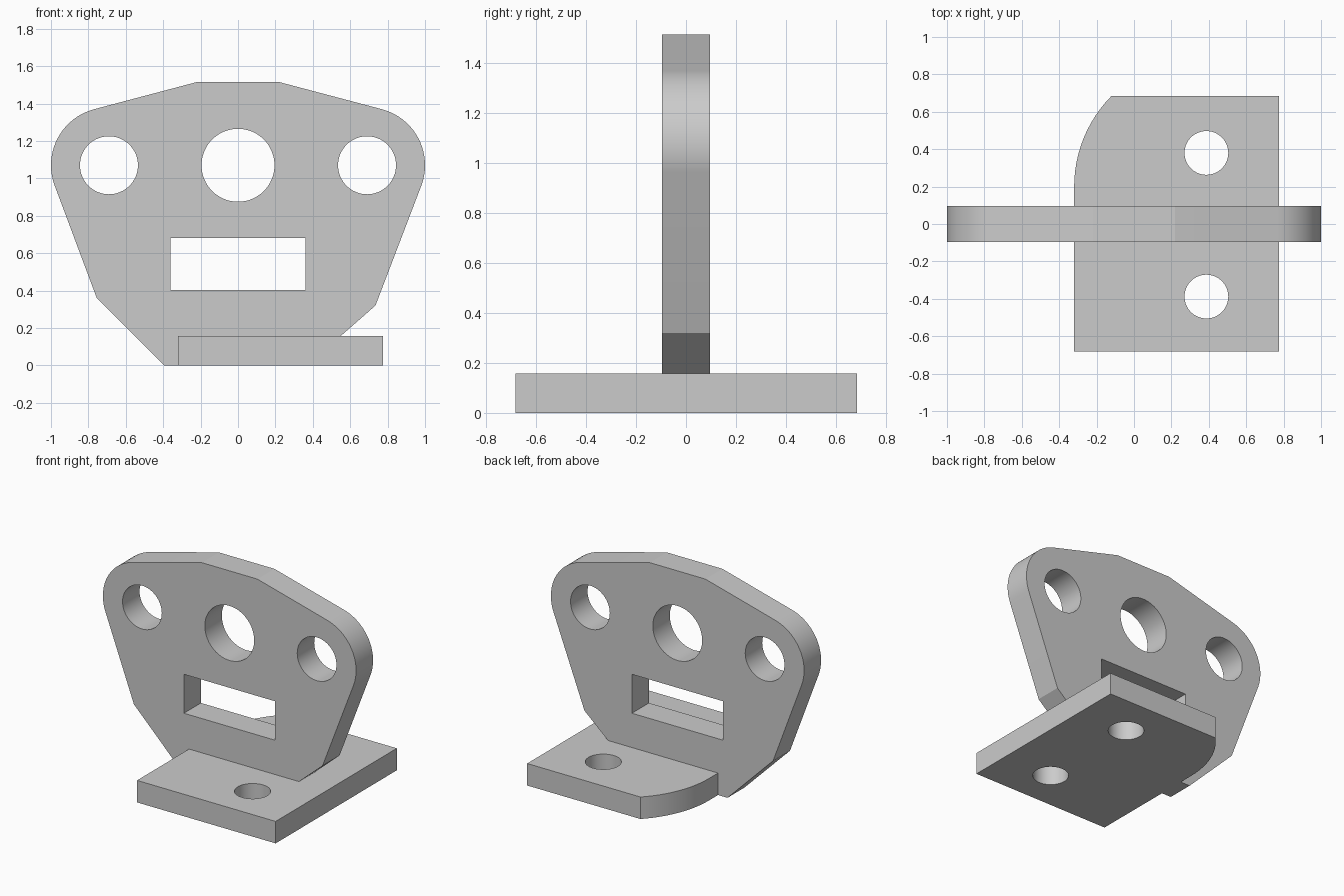
import bpy, bmesh
from math import radians, cos, sin
from mathutils import Matrix, Vector

cube = bpy.data.objects.get("Cube")
if cube:
    bpy.data.objects.remove(cube, do_unlink=True)

grey = bpy.data.materials.new("light_grey")
grey.use_nodes = True
grey.diffuse_color = (0.6, 0.6, 0.6, 1)
grey.node_tree.nodes["Principled BSDF"].inputs["Base Color"].default_value = (0.6, 0.6, 0.6, 1)

UPRIGHT = Matrix.Rotation(radians(90), 4, 'X')   # profile y becomes z
FLAT = Matrix.Identity(4)


def arc(cx, cy, r, start, end, steps):
    angles = [radians(start + (end - start) * i / steps) for i in range(steps + 1)]
    return [(cx + r * cos(a), cy + r * sin(a)) for a in angles]


def circle(cx, cy, r):
    return arc(cx, cy, r, 0, 360, 64)[:-1]


def prism(name, outline, low, high, turn):
    """Extrude a flat outline from low to high, then turn it into place."""
    bm = bmesh.new()
    face = bm.faces.new([bm.verts.new((x, y, low)) for x, y in outline])
    top = bmesh.ops.extrude_face_region(bm, geom=[face])["geom"]
    bmesh.ops.translate(bm, vec=Vector((0, 0, high - low)),
                        verts=[g for g in top if isinstance(g, bmesh.types.BMVert)])
    bmesh.ops.recalc_face_normals(bm, faces=bm.faces)
    bm.transform(turn)
    mesh = bpy.data.meshes.new(name)
    bm.to_mesh(mesh)
    bm.free()
    mesh.materials.append(grey)
    obj = bpy.data.objects.new(name, mesh)
    bpy.context.collection.objects.link(obj)
    return obj


def combine(target, tool, operation):
    """Apply a boolean and discard the tool object."""
    tool.hide_render = True
    mod = target.modifiers.new("boolean", 'BOOLEAN')
    mod.object, mod.operation, mod.solver = tool, operation, 'EXACT'
    bpy.context.view_layer.objects.active = target
    bpy.ops.object.modifier_apply(modifier=mod.name)
    bpy.data.objects.remove(tool, do_unlink=True)


# Upright plate with two rounded ears
plate_outline = ([(-0.395, 0), (0.37, 0), (0.735, 0.32)]
                 + arc(0.69, 1.07, 0.31, -20, 75.5, 20)
                 + [(0.22, 1.515), (-0.22, 1.515)]
                 + arc(-0.69, 1.07, 0.31, 104.5, 200, 20)
                 + [(-0.755, 0.36)])
bracket = prism("bracket", plate_outline, -0.096, 0.096, UPRIGHT)

# Base plate with one curved back corner
base_outline = ([(-0.32, -0.682), (0.775, -0.682), (0.775, 0.685)]
                + arc(0.368, 0.2, 0.688, 135.2, 180, 12))
combine(bracket, prism("base_plate", base_outline, 0, 0.157, FLAT), 'UNION')

# Holes and rectangular slot through the upright plate
slot = [(-0.36, 0.402), (0.36, 0.402), (0.36, 0.68), (-0.36, 0.68)]
for outline in (circle(-0.69, 1.07, 0.155), circle(0, 1.07, 0.195),
                circle(0.69, 1.07, 0.155), slot):
    combine(bracket, prism("plate_cutter", outline, -0.3, 0.3, UPRIGHT), 'DIFFERENCE')

# Bolt holes through the base
for y in (-0.388, 0.38):
    combine(bracket, prism("bolt_cutter", circle(0.387, y, 0.117), -0.1, 0.3, FLAT), 'DIFFERENCE')

# Smooth the arcs only
bpy.ops.object.select_all(action='DESELECT')
bracket.select_set(True)
bpy.context.view_layer.objects.active = bracket
bpy.ops.object.shade_smooth_by_angle(angle=radians(10))
